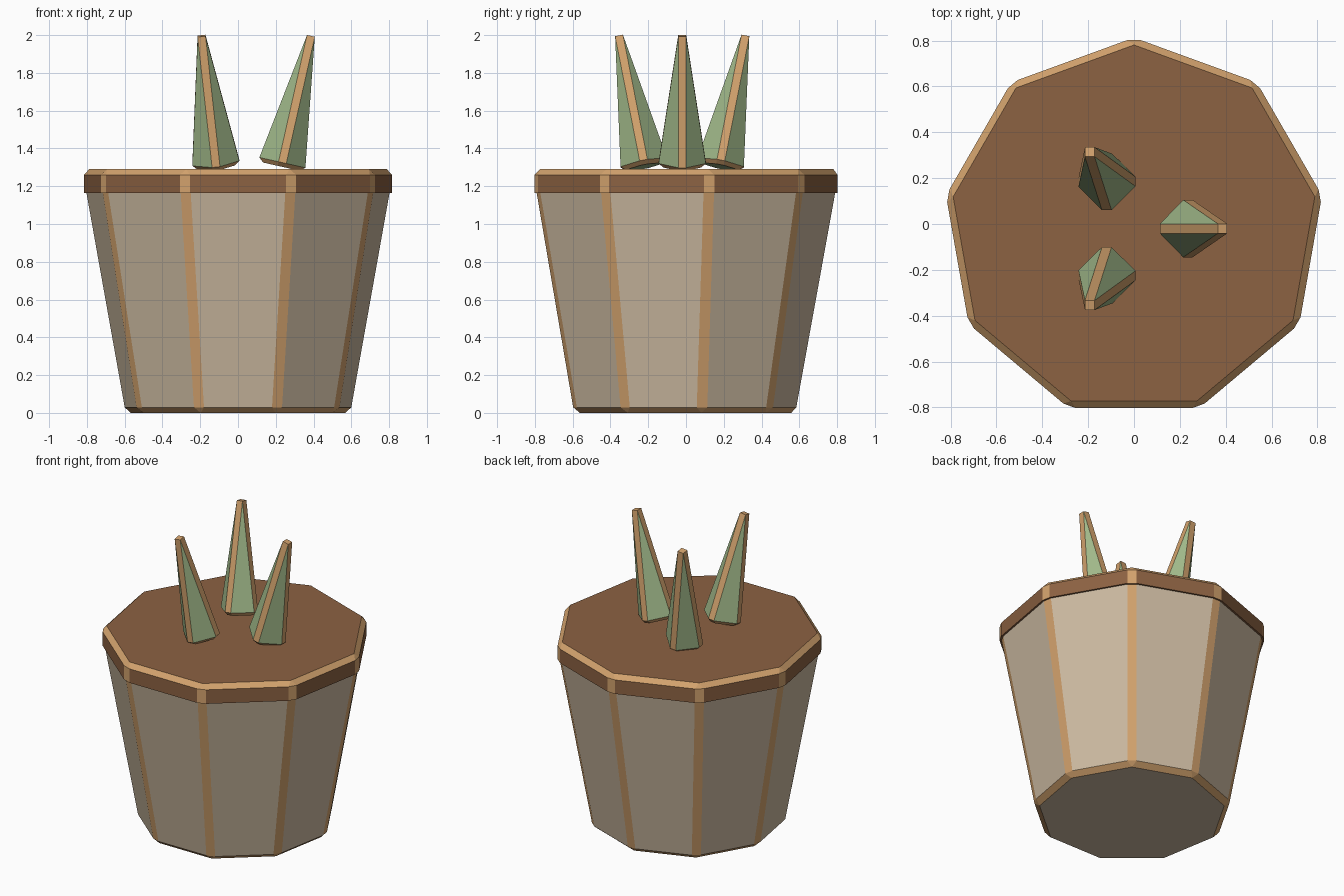
import bpy, bmesh, math
from mathutils import Vector

if "Cube" in bpy.data.objects:
    bpy.data.objects.remove(bpy.data.objects["Cube"])


def mat(name, rgb):
    lin = [((c / 255 + 0.055) / 1.055) ** 2.4 for c in rgb]
    m = bpy.data.materials.new(name)
    m.diffuse_color = (*lin, 1)
    m.use_nodes = True
    m.node_tree.nodes["Principled BSDF"].inputs["Base Color"].default_value = m.diffuse_color
    return m


STONE = mat("pale stone", (203, 185, 160))
TAN = mat("tan edge", (210, 162, 109))
BROWN = mat("soil brown", (140, 98, 66))
GREEN = mat("leaf green", (160, 184, 137))
CY = -0.02  # centre of the nine-sided pot in y


def finish(bm, name, mats):
    bmesh.ops.recalc_face_normals(bm, faces=bm.faces)
    me = bpy.data.meshes.new(name)
    bm.to_mesh(me)
    bm.free()
    for m in mats:
        me.materials.append(m)
    ob = bpy.data.objects.new(name, me)
    bpy.context.collection.objects.link(ob)
    return ob


def loft(bm, a, b):
    """Side quads between two rings of vertices."""
    n = len(a)
    return [bm.faces.new((a[i], a[(i + 1) % n], b[(i + 1) % n], b[i])) for i in range(n)]


def nonagon_part(name, r0, z0, r1, z1, main, sharp_z):
    """Nine-sided frustum; every edge is chamfered tan except the ring at sharp_z."""
    bm = bmesh.new()
    rings = []
    for r, z in ((r0, z0), (r1, z1)):
        ang = [math.radians(90 + 40 * i) for i in range(9)]
        rings.append([bm.verts.new((r * math.cos(t), CY + r * math.sin(t), z)) for t in ang])
    loft(bm, *rings)
    bm.faces.new(rings[0])
    bm.faces.new(rings[1])
    bmesh.ops.recalc_face_normals(bm, faces=bm.faces)
    edges = [e for e in bm.edges
             if not all(abs(v.co.z - sharp_z) < 1e-4 for v in e.verts)]
    bmesh.ops.bevel(bm, geom=edges, offset=0.03, offset_type='OFFSET', segments=1,
                    profile=0.5, affect='EDGES', material=1)
    return finish(bm, name, (main, TAN))


# Pot body and the soil-topped rim
nonagon_part("pot_body", 0.609, 0, 0.821, 1.17, STONE, 1.17)
nonagon_part("pot_rim", 0.8325, 1.165, 0.8325, 1.29, BROWN, 1.165)


def leaf(name, angle):
    """Four-sided spike with chamfered edges, leaning outwards."""
    out = Vector((math.cos(angle), math.sin(angle), 0))
    base = out * 0.235 + Vector((0, CY, 1.325))
    tip = out * 0.386 + Vector((0, CY, 1.996))
    axis = tip - base
    rot = Vector((0, 0, 1)).rotation_difference(axis)
    h = 0.021  # half width of the tan edge strips
    bm = bmesh.new()

    def ring(r, z):
        vs = []
        for k in range(4):
            c, s = (1, 0, -1, 0)[k], (0, 1, 0, -1)[k]
            for side in (-h, h):
                p = Vector((r * c - side * s, r * s + side * c, z))
                vs.append(bm.verts.new(base + rot @ p))
        return vs

    foot, low, top = ring(0.1, -0.022), ring(0.125, 0), ring(h, axis.length)
    for f in loft(bm, foot, low):
        f.material_index = 1
    for i, f in enumerate(loft(bm, low, top)):
        f.material_index = 1 if i % 2 == 0 else 0
    bm.faces.new(foot)
    bm.faces.new(top).material_index = 1
    bmesh.ops.remove_doubles(bm, verts=bm.verts, dist=0.0005)
    finish(bm, name, (GREEN, TAN))


# Three spiky leaves
for i in range(3):
    leaf(f"leaf_{i + 1}", math.radians(120 * i))
